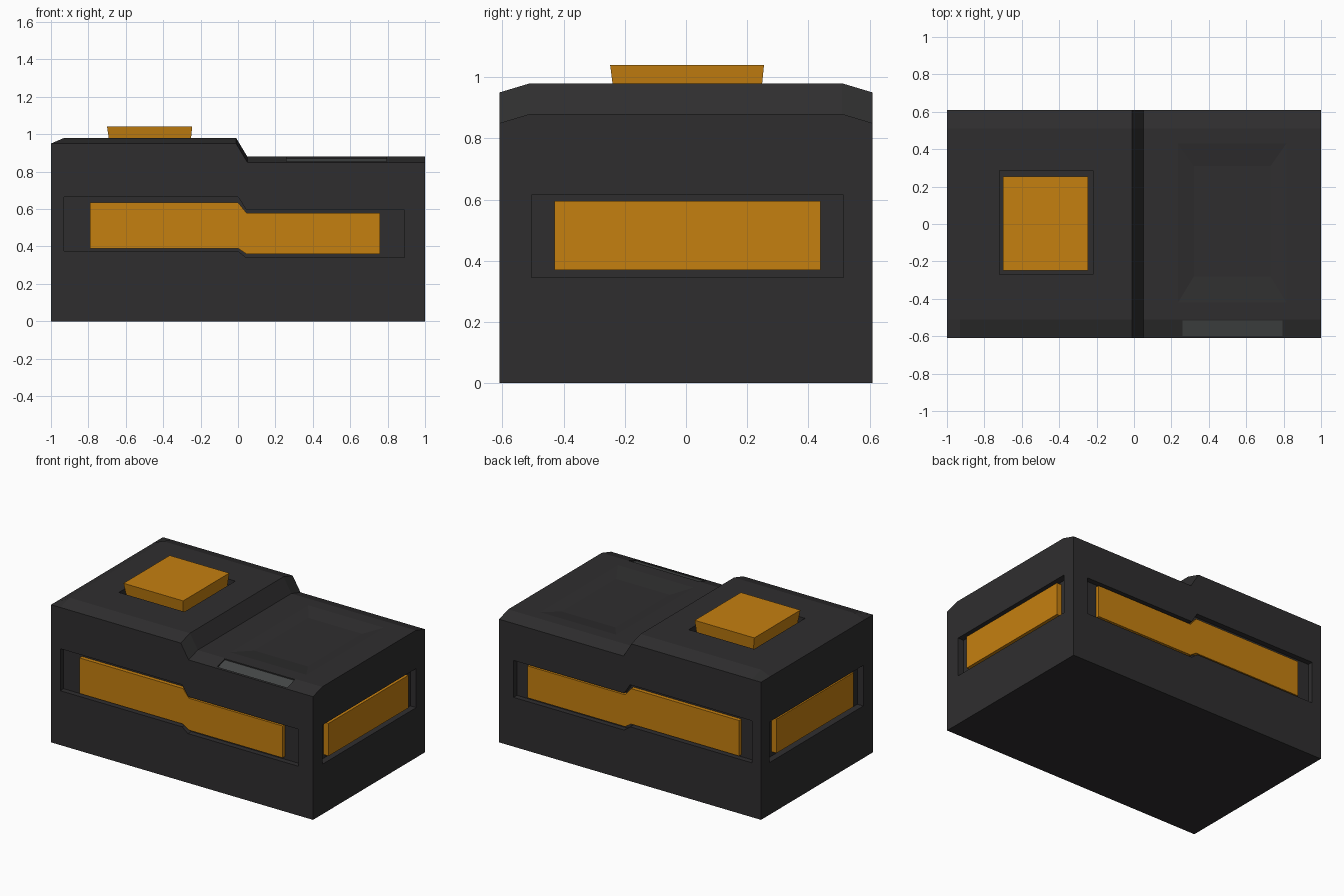
import bpy, bmesh

if "Cube" in bpy.data.objects:
    bpy.data.objects.remove(bpy.data.objects["Cube"])


def material(name, rgb):
    m = bpy.data.materials.new(name)
    m.diffuse_color = (*rgb, 1)
    m.use_nodes = True
    m.node_tree.nodes["Principled BSDF"].inputs["Base Color"].default_value = m.diffuse_color
    return m


DARK = material("dark_casing", (0.028, 0.027, 0.028))
AMBER = material("amber", (0.56, 0.215, 0.005))
GREY = material("slot_grey", (0.06, 0.064, 0.064))


def loft(name, rings, mat):
    """Join equal-length rings of points into a closed solid."""
    bm = bmesh.new()
    vs = [[bm.verts.new(p) for p in r] for r in rings]
    n = len(rings[0])
    for a, b in zip(vs, vs[1:]):
        for i in range(n):
            j = (i + 1) % n
            bm.faces.new((a[i], a[j], b[j], b[i]))
    bm.faces.new(vs[0])
    bm.faces.new(vs[-1])
    bmesh.ops.recalc_face_normals(bm, faces=bm.faces)
    me = bpy.data.meshes.new(name)
    bm.to_mesh(me)
    bm.free()
    me.materials.append(mat)
    ob = bpy.data.objects.new(name, me)
    bpy.context.collection.objects.link(ob)
    return ob


def rect(u0, u1, v0, v1):
    return [(u0, v0), (u1, v0), (u1, v1), (u0, v1)]


def flat(r, z):
    return [(x, y, z) for x, y in r]


def stepped(x0, x1, lo, hi, lo2, hi2):
    """Band outline in x, z that steps down with the casing."""
    return [(x0, lo), (0, lo), (0.045, lo2), (x1, lo2),
            (x1, hi2), (0.045, hi2), (0, hi), (x0, hi)]


def along_y(name, prof, y0, y1, mat):
    return loft(name, [[(x, y, z) for x, z in prof] for y in (y0, y1)], mat)


def along_x(name, prof, x0, x1, mat):
    return loft(name, [[(x, y, z) for y, z in prof] for x in (x0, x1)], mat)


def section(x, top, bevel=0.03, edge=None):
    e = top - bevel
    return [(x, -0.61, 0), (x, -0.61, e), (x, -0.51, top),
            (x, 0.51, top), (x, 0.61, e), (x, 0.61, 0)]


# stepped casing with sloped top edges
casing = loft("casing", [section(-1, 0.95, 0), section(-0.93, 0.98),
                         section(-0.01, 0.98), section(0.05, 0.88),
                         section(1, 0.88)], DARK)

cutters = []

# long amber panels in recesses, front and back
recess = stepped(-0.93, 0.89, 0.375, 0.665, 0.34, 0.595)
for side, name, x0, x1 in ((-1, "front_panel", -0.79, 0.76),
                           (1, "back_panel", -0.825, 0.79)):
    cutters.append(along_y(name + "_cutter", recess, side * 0.573, side * 0.7, DARK))
    along_y(name, stepped(x0, x1, 0.39, 0.635, 0.36, 0.58),
            side * 0.572, side * 0.6, AMBER)

# amber panels in recesses at both ends
for side, name, hole, panel in (
        (1, "right_panel", rect(-0.505, 0.515, 0.345, 0.615), rect(-0.43, 0.44, 0.37, 0.595)),
        (-1, "left_panel", rect(-0.505, 0.515, 0.36, 0.64), rect(-0.41, 0.43, 0.39, 0.625))):
    cutters.append(along_x(name + "_cutter", hole, side * 0.955, side * 1.1, DARK))
    along_x(name, panel, side * 0.954, side * 0.993, AMBER)

# flared top button in a shallow well
well = rect(-0.72, -0.22, -0.27, 0.285)
cutters.append(loft("well_cutter", [flat(well, 0.94), flat(well, 1.1)], DARK))
loft("top_button", [flat(rect(-0.685, -0.255, -0.235, 0.245), 0.939),
                    flat(rect(-0.70, -0.245, -0.248, 0.255), 1.04)], AMBER)

# shallow dished area on the lower deck
inner = rect(0.32, 0.73, -0.28, 0.31)
outer = rect(0.15, 0.90, -0.56, 0.55)
cutters.append(loft("dish_cutter", [flat(inner, 0.86), flat(outer, 0.90)], DARK))


# slot let into the front top slope
def slope_ring(drop):
    ys = ((-0.598, 0.8536 - drop), (-0.515, 0.8785 - drop))
    (ya, za), (yb, zb) = ys
    return [(0.26, ya, za), (0.795, ya, za), (0.795, yb, zb), (0.26, yb, zb)]


cutters.append(loft("slot_cutter", [slope_ring(0.015), slope_ring(-0.05)], DARK))
loft("slot_plate", [slope_ring(0.02), slope_ring(0.008)], GREY)

# cut all recesses out of the casing
bpy.context.view_layer.objects.active = casing
for c in cutters:
    c.hide_render = True
    mod = casing.modifiers.new("cut", 'BOOLEAN')
    mod.operation = 'DIFFERENCE'
    mod.solver = 'EXACT'
    mod.object = c
    bpy.ops.object.modifier_apply(modifier=mod.name)
    bpy.data.objects.remove(c)
